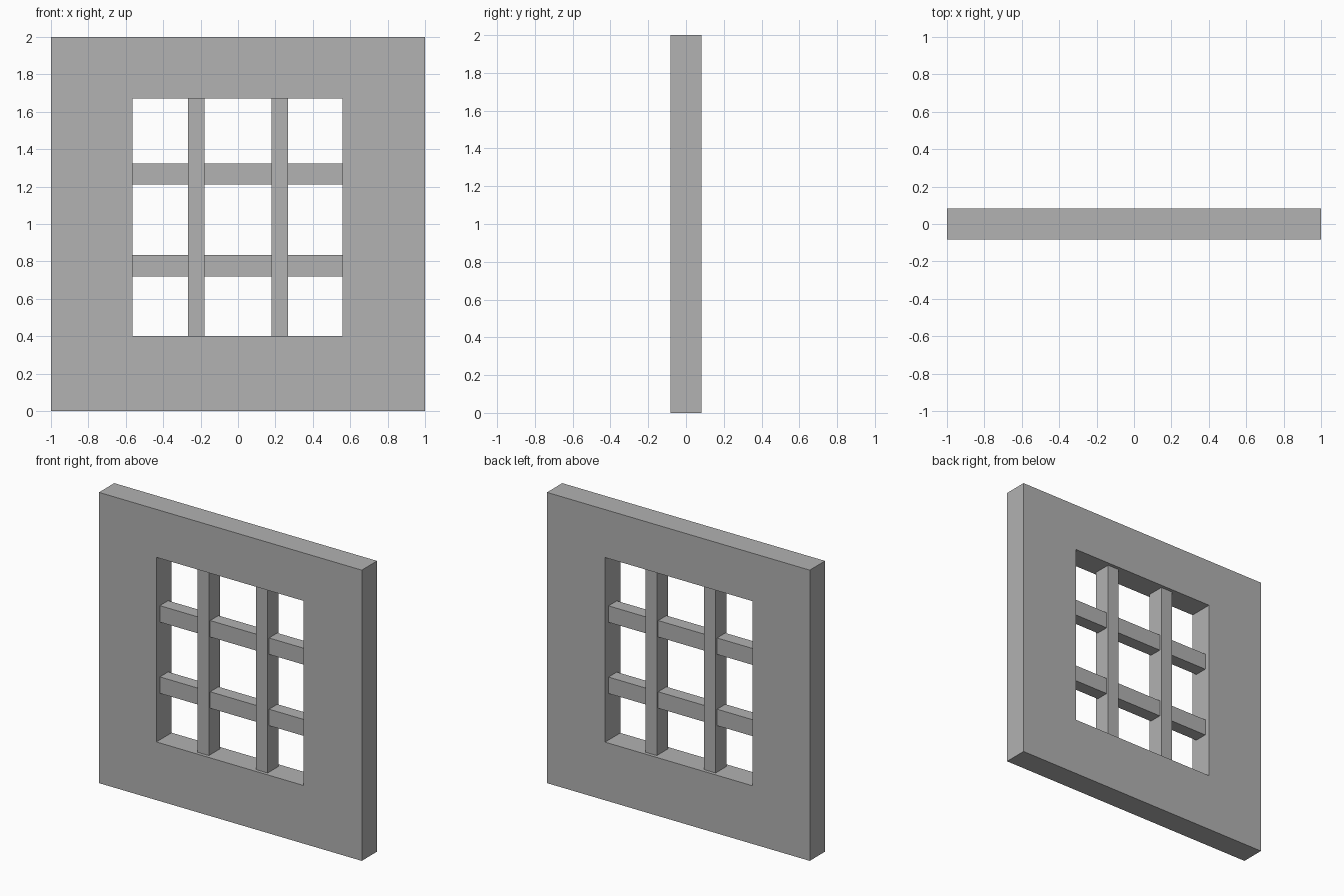
import bpy
import bmesh

cube = bpy.data.objects.get("Cube")
if cube:
    bpy.data.objects.remove(cube, do_unlink=True)

GREY = (0.445, 0.445, 0.445, 1)
grey = bpy.data.materials.new("plain grey")
grey.use_nodes = True
grey.diffuse_color = GREY
grey.node_tree.nodes["Principled BSDF"].inputs["Base Color"].default_value = GREY

LEFT, RIGHT, BOTTOM, TOP = -0.563, 0.558, 0.40, 1.67


def add_object(name, bm):
    bmesh.ops.recalc_face_normals(bm, faces=bm.faces)
    mesh = bpy.data.meshes.new(name)
    bm.to_mesh(mesh)
    bm.free()
    mesh.materials.append(grey)
    obj = bpy.data.objects.new(name, mesh)
    bpy.context.collection.objects.link(obj)


def add_bar(name, x0, x1, z0, z1, half_depth):
    bm = bmesh.new()
    bmesh.ops.create_cube(bm, size=1)
    bmesh.ops.scale(bm, vec=(x1 - x0, 2 * half_depth, z1 - z0), verts=bm.verts)
    bmesh.ops.translate(bm, vec=((x0 + x1) / 2, 0, (z0 + z1) / 2), verts=bm.verts)
    add_object(name, bm)


# Frame: a ring of four mitred quads, extruded through its depth
HALF = 0.083
bm = bmesh.new()
outer = [bm.verts.new((x, -HALF, z)) for x, z in ((-1, 0), (1, 0), (1, 2), (-1, 2))]
inner = [bm.verts.new((x, -HALF, z)) for x, z in
         ((LEFT, BOTTOM), (RIGHT, BOTTOM), (RIGHT, TOP), (LEFT, TOP))]
ring = []
for i in range(4):
    j = (i + 1) % 4
    ring.append(bm.faces.new((outer[i], outer[j], inner[j], inner[i])))
back = bmesh.ops.extrude_face_region(bm, geom=ring, use_keep_orig=True)["geom"]
bmesh.ops.translate(bm, vec=(0, 2 * HALF, 0),
                    verts=[v for v in back if isinstance(v, bmesh.types.BMVert)])
add_object("window_frame", bm)

# Upright bars, standing proud of the crossbars
for side, x0, x1 in (("right", -0.268, -0.18), ("left", 0.18, 0.268)):
    add_bar(f"{side}_upright_bar", x0, x1, BOTTOM, TOP, 0.06)

# Crossbars
for level, z0, z1 in (("lower", 0.72, 0.833), ("upper", 1.21, 1.323)):
    add_bar(f"{level}_crossbar", LEFT, RIGHT, z0, z1, 0.045)
